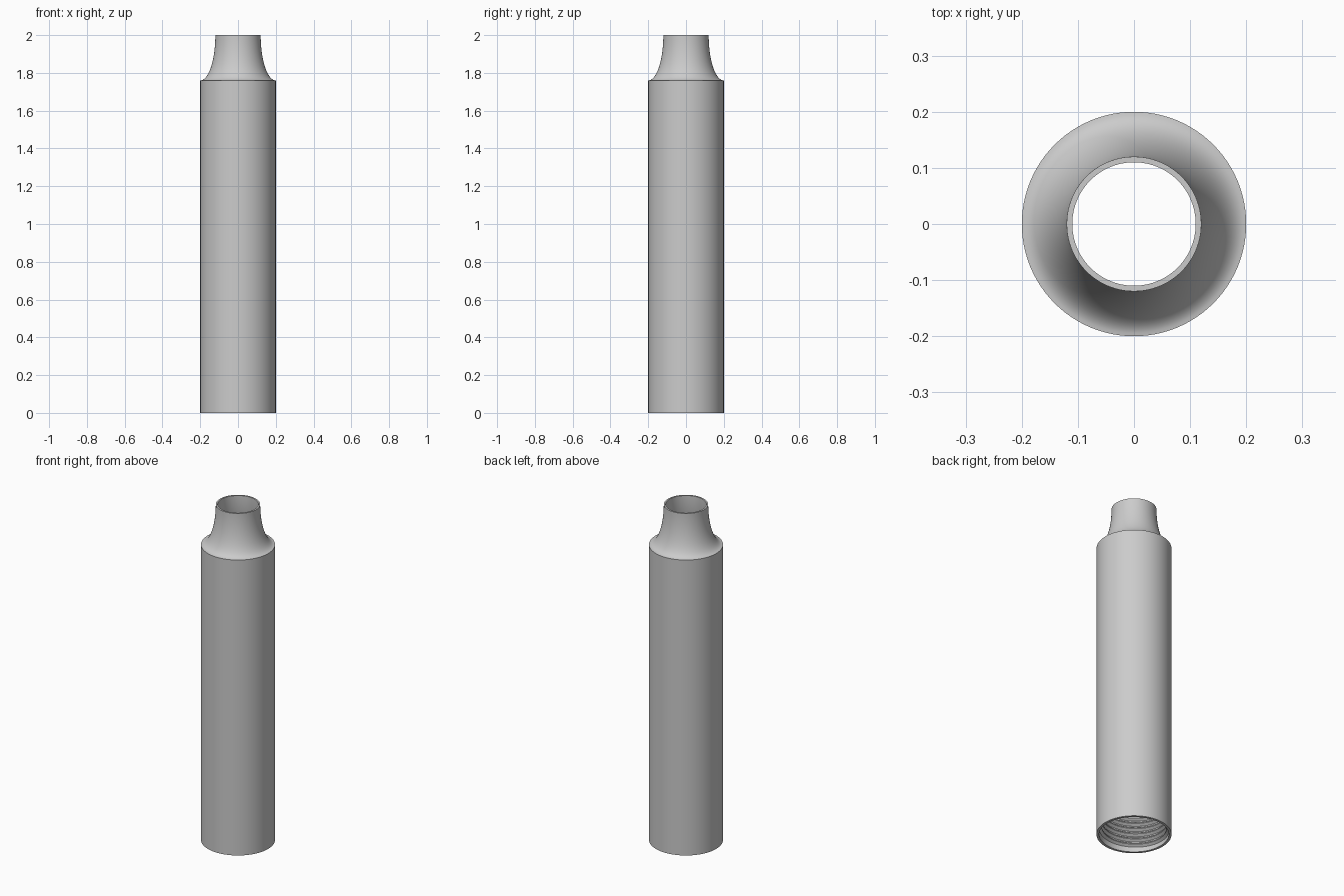
import bpy, math

if "Cube" in bpy.data.objects:
    bpy.data.objects.remove(bpy.data.objects["Cube"])

SEG = 96
grey = bpy.data.materials.new("light_grey")
grey.diffuse_color = (0.6, 0.6, 0.6, 1)
grey.use_nodes = True
grey.node_tree.nodes["Principled BSDF"].inputs["Base Color"].default_value = grey.diffuse_color


def make_object(name, verts, faces, angle=30):
    mesh = bpy.data.meshes.new(name)
    mesh.from_pydata(verts, [], faces)
    mesh.materials.append(grey)
    obj = bpy.data.objects.new(name, mesh)
    bpy.context.collection.objects.link(obj)
    bpy.ops.object.select_all(action='DESELECT')
    obj.select_set(True)
    bpy.context.view_layer.objects.active = obj
    bpy.ops.object.shade_smooth_by_angle(angle=math.radians(angle))
    return obj


def polar(r, a, z):
    return (r * math.cos(a), r * math.sin(a), z)


def lathe(name, profile):
    """Revolve a closed (radius, height) profile, listed counterclockwise."""
    n = len(profile)
    verts = [polar(r, 2 * math.pi * s / SEG, z) for s in range(SEG) for r, z in profile]
    faces = []
    for s in range(SEG):
        t = (s + 1) % SEG
        for i in range(n):
            j = (i + 1) % n
            faces.append((s * n + i, t * n + i, t * n + j, s * n + j))
    return make_object(name, verts, faces)


def flare(a, b, max_angle, steps=20):
    """Concave neck curve from the shoulder up to the mouth."""
    return [(0.2 - a * math.sin(t), 2 - b * math.cos(t))
            for t in (max_angle + (math.pi / 2 - max_angle) * i / steps
                      for i in range(steps + 1))]


# Hollow shell: straight tube with a concave flared neck and thin wall
WALL = 0.186
outer = [(0.2, 0)] + flare(0.08, 0.24, 0)
inner = flare(0.09, 0.25, math.asin((0.2 - WALL) / 0.09))
lathe("tube_body", outer + inner[::-1] + [(WALL, 0)])

# Internal screw thread: helical ridge inside the open lower end
PITCH, TURNS, START = 0.032, 6, 0.022
total = SEG * TURNS
verts, faces = [], []
for k in range(total + 1):
    a = 2 * math.pi * k / SEG
    z = START + PITCH * k / SEG
    fade = min(1, k / 12, (total - k) / 12)   # run-in and run-out of the ridge
    crest = WALL - 0.014 * fade
    verts += [polar(WALL + 0.001, a, z - 0.014), polar(crest, a, z - 0.003),
              polar(crest, a, z + 0.003), polar(WALL + 0.001, a, z + 0.014)]
    if k:
        p, q = 4 * (k - 1), 4 * k
        faces += [(p + i, p + i + 1, q + i + 1, q + i) for i in range(3)]
make_object("internal_thread", verts, faces)
